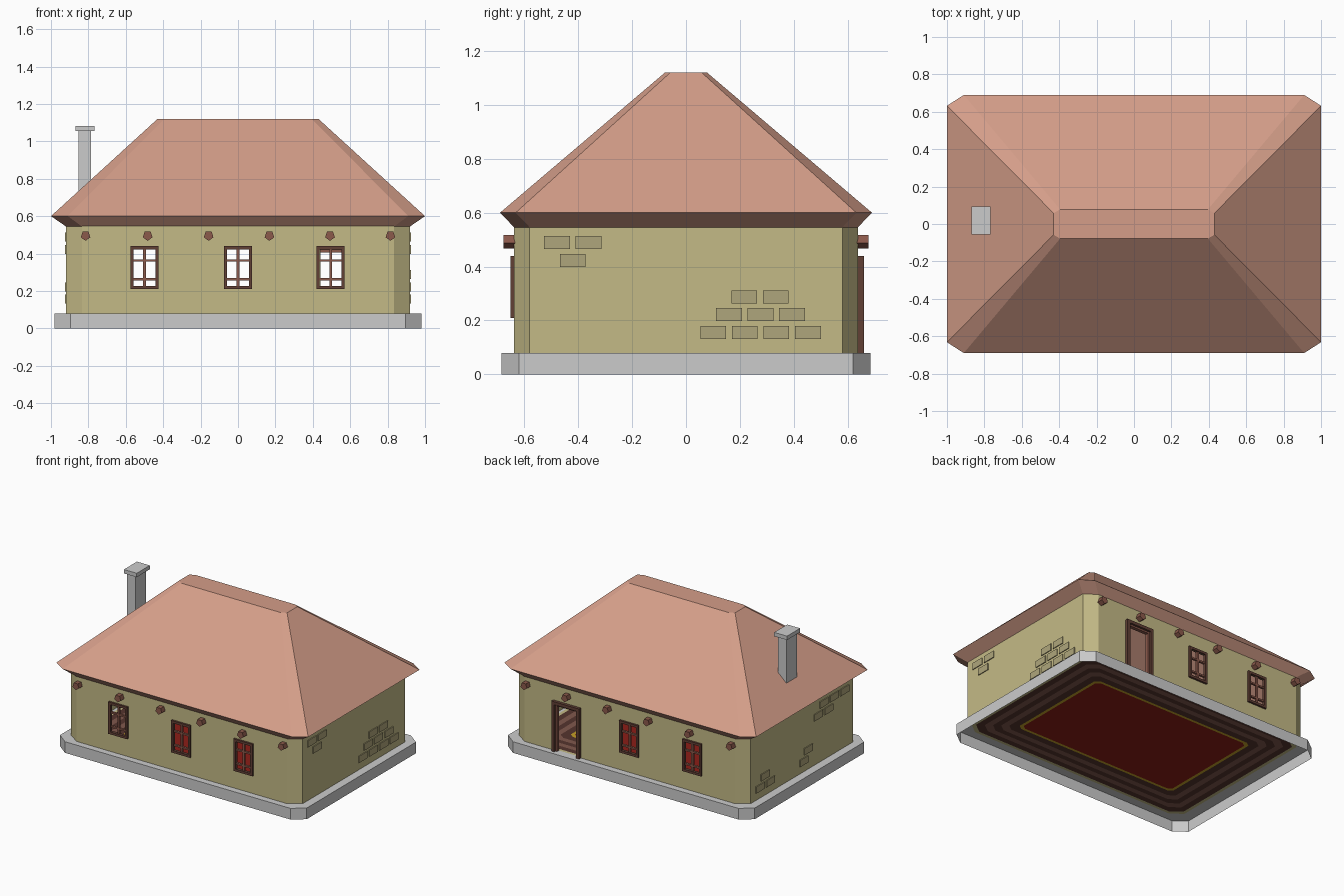
import bpy, bmesh, math
from mathutils import Matrix

if "Cube" in bpy.data.objects:
    bpy.data.objects.remove(bpy.data.objects["Cube"])

def material(name, rgb):
    m = bpy.data.materials.new(name)
    m.diffuse_color = (*rgb, 1)
    m.use_nodes = True
    m.node_tree.nodes["Principled BSDF"].inputs["Base Color"].default_value = m.diffuse_color
    return m

ROOF = material("roof_clay", (0.66, 0.34, 0.25))
WALL = material("wall_plaster", (0.55, 0.49, 0.24))
BRICK = material("brick", (0.43, 0.38, 0.2))
WOOD = material("dark_wood", (0.12, 0.05, 0.035))
BEAM = material("beam_wood", (0.26, 0.1, 0.07))
RED = material("rug_red", (0.26, 0.012, 0.008))
GOLD = material("rug_gold", (0.55, 0.35, 0.02))
BROWN = material("floor_brown", (0.22, 0.1, 0.075))
DARK = material("floor_dark", (0.09, 0.035, 0.027))

def finish(name, bm, mat=None):
    me = bpy.data.meshes.new(name)
    bm.to_mesh(me)
    bm.free()
    ob = bpy.data.objects.new(name, me)
    bpy.context.collection.objects.link(ob)
    if mat:
        me.materials.append(mat)
    return ob

def octagon(hx, hy, cx, cy, z):
    """Rectangle with cut corners, counter-clockwise."""
    return [(hx, -hy + cy, z), (hx, hy - cy, z), (hx - cx, hy, z), (cx - hx, hy, z),
            (-hx, hy - cy, z), (-hx, cy - hy, z), (cx - hx, -hy, z), (hx - cx, -hy, z)]

def loft(name, rings, mat=None, cap_start=False, cap_end=False):
    bm = bmesh.new()
    vs = [[bm.verts.new(p) for p in r] for r in rings]
    n = len(vs[0])
    for a, b in zip(vs, vs[1:]):
        for i in range(n):
            j = (i + 1) % n
            bm.faces.new((a[i], a[j], b[j], b[i]))
    if cap_start:
        bm.faces.new(vs[0][::-1])
    if cap_end:
        bm.faces.new(vs[-1])
    if cap_start and cap_end:
        bmesh.ops.recalc_face_normals(bm, faces=bm.faces)
    return finish(name, bm, mat)

def boxes(name, items, mat=None):
    """items: (x0, x1, y0, y1, z0, z1)"""
    bm = bmesh.new()
    for x0, x1, y0, y1, z0, z1 in items:
        m = Matrix.Translation(((x0 + x1) / 2, (y0 + y1) / 2, (z0 + z1) / 2))
        m = m @ Matrix.Diagonal((abs(x1 - x0), abs(y1 - y0), abs(z1 - z0), 1))
        bmesh.ops.create_cube(bm, size=1, matrix=m)
    return finish(name, bm, mat)

# Plinth: open skirt with a ledge
loft("plinth", [octagon(0.98, 0.685, 0.085, 0.065, 0),
                octagon(0.98, 0.685, 0.085, 0.065, 0.08),
                octagon(0.90, 0.625, 0.08, 0.06, 0.08)])

# Walls: one loop of panels with window and door openings left out
WX, WY = 0.92, 0.638
front = [-0.835, -0.56, -0.44, -0.06, 0.06, 0.44, 0.56, 0.835]
back = [0.835, 0.588, 0.407, 0.06, -0.06, -0.44, -0.56, -0.835]
path = [(x, -WY) for x in front] + [(WX, -0.58), (WX, 0.58)]
path += [(x, WY) for x in back] + [(-WX, 0.58), (-WX, -0.58)]
zs = [0.08, 0.227, 0.422, 0.55]
bm = bmesh.new()
grid = [[bm.verts.new((x, y, z)) for z in zs] for x, y in path]
for i, a in enumerate(grid):
    b = grid[(i + 1) % len(grid)]
    for k in range(3):
        opening = k == 1 and i in (1, 3, 5, 11, 13, 15)
        if opening or (k == 0 and i == 11):
            continue
        bm.faces.new((a[k], b[k], b[k + 1], a[k + 1]))
finish("walls", bm, WALL)

# Roof: sloped eave underside, hipped slopes, flat ridge
loft("roof", [octagon(0.92, 0.637, 0.085, 0.058, 0.545),
              octagon(1.0, 0.69, 0.09, 0.058, 0.6),
              octagon(0.43, 0.078, 0.035, 0.02, 1.12)], ROOF, cap_end=True)

# Floor: concentric bands around a red rug
bands = [(0.0, WALL), (0.022, DARK), (0.065, BROWN), (0.105, DARK), (0.145, BROWN),
         (0.185, DARK), (0.235, GOLD), (0.255, RED)]

def floor_ring(d):
    c = max(0.03, 0.08 - 0.2 * d)
    return octagon(0.90 - d * 1.06, 0.625 - d * 0.95, c, c * 0.75, 0.08)

for n, (d, mat) in enumerate(bands[:-1]):
    loft(f"floor_band_{n + 1}", [floor_ring(d), floor_ring(bands[n + 1][0])], mat)
bm = bmesh.new()
bm.faces.new([bm.verts.new(p) for p in floor_ring(0.255)])
finish("rug_centre", bm, RED)

# Windows: frame, mullion and two crossbars
def window(name, x, side):
    y0, y1, ym = side * 0.63, side * 0.652, side * 0.645
    w, t, lo, hi = 0.075, 0.017, 0.21, 0.44
    boxes(name + "_frame", [(x - w, x - w + t, y0, y1, lo, hi), (x + w - t, x + w, y0, y1, lo, hi),
                            (x - w + t, x + w - t, y0, y1, lo, lo + t),
                            (x - w + t, x + w - t, y0, y1, hi - t, hi)], WOOD)
    boxes(name + "_bars", [(x - 0.007, x + 0.007, y0, ym, lo + t, hi - t)] +
          [(x - w + t, x + w - t, y0, ym, z - 0.006, z + 0.006) for z in (0.263, 0.363)], BEAM)

for n, x in enumerate((-0.5, 0, 0.495)):
    window(f"front_window_{n + 1}", x, -1)
for n, x in enumerate((-0.5, 0)):
    window(f"back_window_{n + 1}", x, 1)

# Door frame with an inner lining
def door_frame(name, x0, x1, top, t, y0, y1, mat):
    boxes(name, [(x0, x0 + t, y0, y1, 0.08, top), (x1 - t, x1, y0, y1, 0.08, top),
                 (x0 + t, x1 - t, y0, y1, top - t, top)], mat)

door_frame("door_frame", 0.388, 0.607, 0.44, 0.022, 0.625, 0.66, WOOD)
door_frame("door_lining", 0.41, 0.585, 0.418, 0.012, 0.62, 0.645, BEAM)

# Five-sided beam ends under the eaves
for side, label in ((-1, "front"), (1, "back")):
    for n, x in enumerate((-0.815, -0.483, -0.157, 0.168, 0.492, 0.815)):
        rings = []
        for y in (0.62, 0.677):
            rings.append([(x + 0.027 * math.cos(a), side * y, 0.495 + 0.027 * math.sin(a))
                          for a in (math.radians(72 * k - 90) for k in range(5))])
        loft(f"{label}_beam_end_{n + 1}", rings, BEAM, True, True)

# Exposed bricks on the side walls: (row height, start y, count)
def bricks(name, side, rows):
    items = []
    for z, y, count in rows:
        for k in range(count):
            s = y + k * 0.117
            items.append((side * 0.91, side * 0.926, s, s + 0.096, z, z + 0.048))
    boxes(name, items, BRICK)

bricks("right_bricks", 1, [(0.465, -0.527, 2), (0.398, -0.468, 1), (0.263, 0.168, 2),
                           (0.198, 0.112, 3), (0.132, 0.053, 4)])
bricks("left_bricks", -1, [(0.465, -0.53, 3), (0.398, -0.35, 2), (0.198, 0.37, 1), (0.132, 0.31, 2),
                           (0.198, -0.12, 1), (0.132, -0.07, 1), (0.265, -0.19, 1)][:6])

# Chimney with cap
boxes("chimney", [(-0.852, -0.785, -0.04, 0.078, 0.66, 1.055)])
boxes("chimney_cap", [(-0.868, -0.766, -0.055, 0.093, 1.055, 1.083)])
